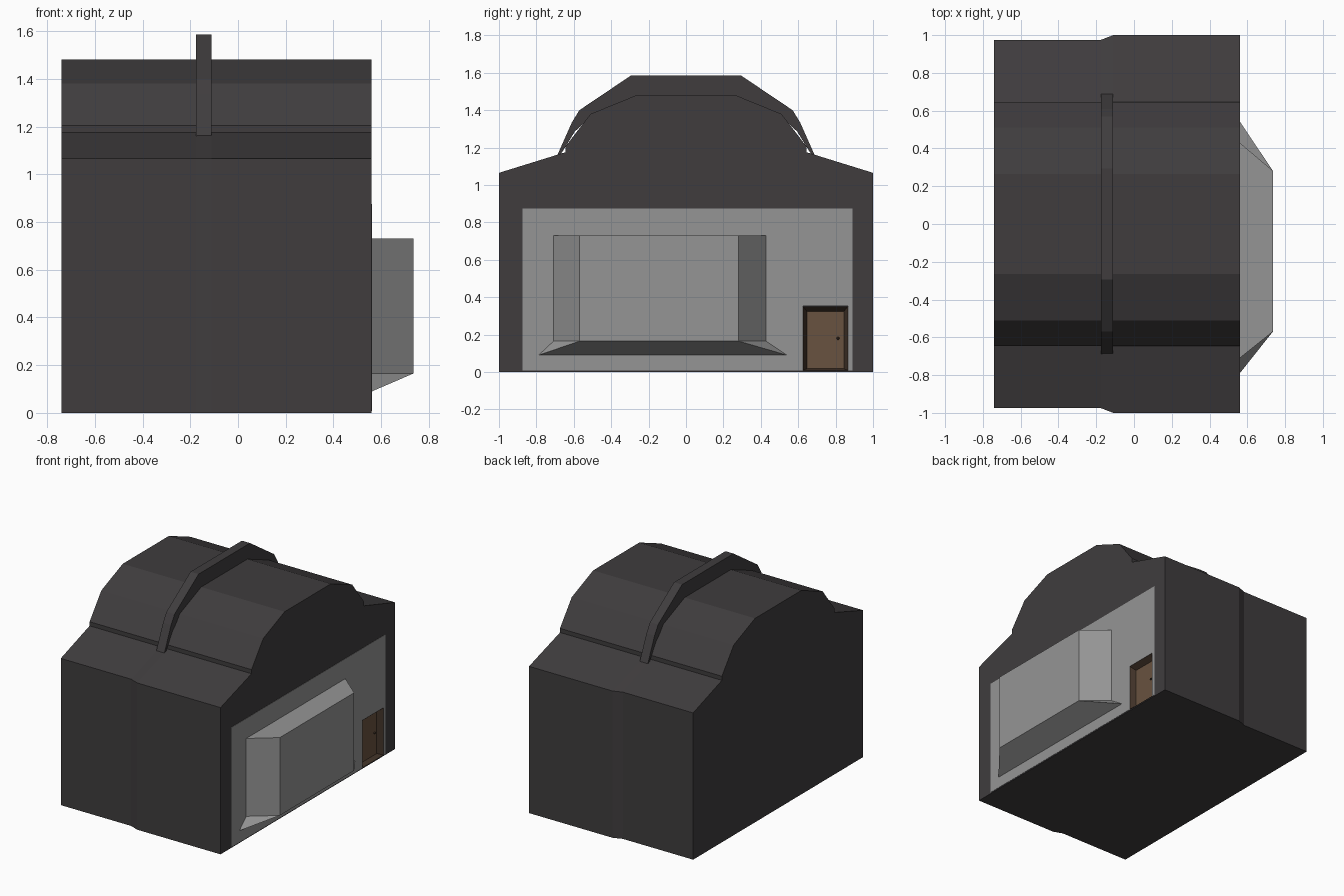
import bpy, bmesh

if "Cube" in bpy.data.objects:
    bpy.data.objects.remove(bpy.data.objects["Cube"])


def material(name, rgb):
    m = bpy.data.materials.new(name)
    m.diffuse_color = (*rgb, 1)
    m.use_nodes = True
    m.node_tree.nodes["Principled BSDF"].inputs["Base Color"].default_value = m.diffuse_color
    return m


WALL = material("dark_wall", (0.05, 0.046, 0.048))
GLASS = material("grey_glazing", (0.3, 0.3, 0.3))
WOOD = material("brown_wood", (0.14, 0.085, 0.05))
TRIM = material("dark_wood", (0.055, 0.034, 0.022))


def loft(name, rings, mat=None, caps=(True, True)):
    """Skin closed rings of equal length, optionally capping each end."""
    bm = bmesh.new()
    rows = [[bm.verts.new(p) for p in ring] for ring in rings]
    n = len(rows[0])
    for a, b in zip(rows, rows[1:]):
        for i in range(n):
            j = (i + 1) % n
            bm.faces.new((a[i], a[j], b[j], b[i]))
    if caps[0]:
        bm.faces.new(rows[0][::-1])
    if caps[1]:
        bm.faces.new(rows[-1])
    bmesh.ops.recalc_face_normals(bm, faces=bm.faces)
    me = bpy.data.meshes.new(name)
    bm.to_mesh(me)
    bm.free()
    ob = bpy.data.objects.new(name, me)
    bpy.context.collection.objects.link(ob)
    if mat:
        me.materials.append(mat)
    return ob


def rect(x, y0, y1, z0, z1):
    return [(x, y0, z0), (x, y1, z0), (x, y1, z1), (x, y0, z1)]


def box(name, x0, x1, y0, y1, z0, z1, mat=None):
    return loft(name, [rect(x0, y0, y1, z0, z1), rect(x1, y0, y1, z0, z1)], mat)


def mirrored(half):
    return half + [(-y, z) for y, z in reversed(half)]


def section(x, profile):
    return [(x, y, z) for y, z in profile]


# Hall with lean-to roofs and faceted vault; the +x half is slightly wider
def hall_profile(w):
    return mirrored([(w, 0), (w, 1.065), (0.645, 1.175), (0.645, 1.205),
                     (0.51, 1.38), (0.265, 1.48)])


hall = loft("hall", [section(x, hall_profile(w)) for x, w in
                     ((-0.74, 0.975), (-0.175, 0.975), (-0.11, 1), (0.56, 1))], WALL)

# Arched rib over the vault
outer = mirrored([(0.69, 1.155), (0.61, 1.335), (0.57, 1.4), (0.295, 1.585)])
inner = mirrored([(0.672, 1.16), (0.595, 1.285), (0.5, 1.375), (0.26, 1.475)])
loft("roof_rib", [[(x, *p) for x, p in
                   ((-0.175, o), (-0.11, o), (-0.11, i), (-0.175, i))]
                  for o, i in zip(outer, inner)], WALL)

# Glazed front panel, with the doorway cut through it and the wall
panel = box("glazed_panel", 0.54, 0.562, -0.875, 0.89, 0.008, 0.875, GLASS)
cutter = box("door_cutter", 0.515, 0.65, 0.625, 0.865, 0.008, 0.352)
cutter.hide_render = True
cutter.hide_viewport = True
for ob in (hall, panel):
    mod = ob.modifiers.new("doorway", 'BOOLEAN')
    mod.operation = 'DIFFERENCE'
    mod.solver = 'EXACT'
    mod.object = cutter

# Bay: upright glazing above a flared skirt
bay_top = [(0.56, -0.71), (0.735, -0.57), (0.735, 0.282), (0.56, 0.43)]
bay_foot = [(0.56, -0.79), (0.561, -0.789), (0.561, 0.541), (0.56, 0.542)]
loft("bay_window", [[(x, y, 0.09) for x, y in bay_foot],
                    [(x, y, 0.165) for x, y in bay_top],
                    [(x, y, 0.73) for x, y in bay_top]], GLASS)

# Recessed door with splayed reveals and a knob
loft("door_reveal", [rect(0.562, 0.625, 0.865, 0.009, 0.351),
                     rect(0.522, 0.647, 0.843, 0.018, 0.323)], TRIM, (False, False))
box("door", 0.516, 0.523, 0.645, 0.845, 0.016, 0.325, WOOD)
bm = bmesh.new()
bmesh.ops.create_uvsphere(bm, u_segments=8, v_segments=6, radius=0.008)
knob_mesh = bpy.data.meshes.new("door_knob")
bm.to_mesh(knob_mesh)
bm.free()
knob_mesh.materials.append(TRIM)
knob = bpy.data.objects.new("door_knob", knob_mesh)
knob.location = (0.529, 0.813, 0.18)
bpy.context.collection.objects.link(knob)
